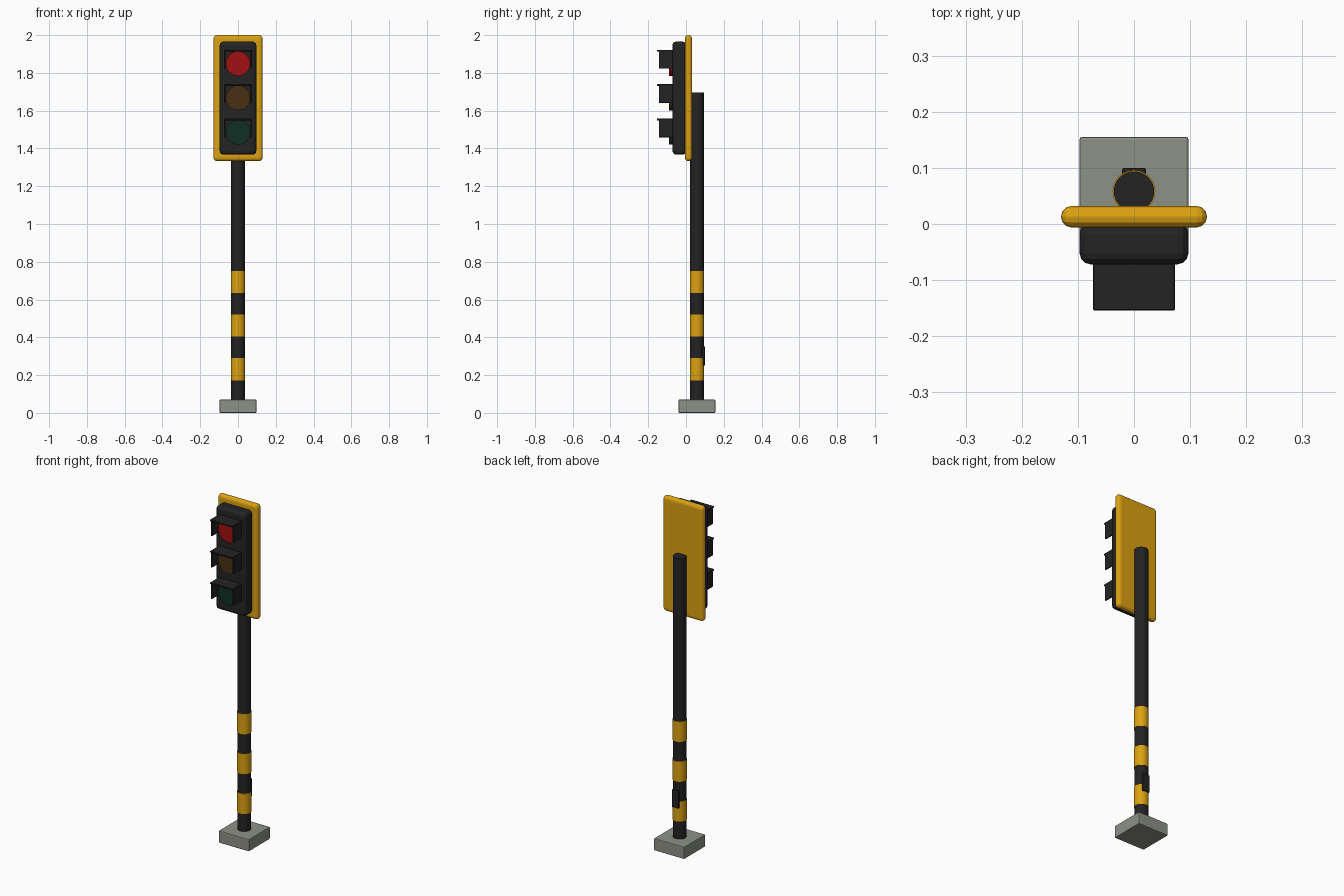
import bpy
import math

if "Cube" in bpy.data.objects:
    bpy.data.objects.remove(bpy.data.objects["Cube"])


def material(name, rgb):
    m = bpy.data.materials.new(name)
    m.diffuse_color = (*rgb, 1.0)
    m.use_nodes = True
    m.node_tree.nodes["Principled BSDF"].inputs["Base Color"].default_value = m.diffuse_color
    return m


YELLOW = material("signal yellow", (0.72, 0.36, 0.006))
BLACK = material("soft black", (0.017, 0.017, 0.017))
GREY = material("concrete grey", (0.27, 0.285, 0.24))
RED = material("red lens", (0.36, 0.005, 0.006))
AMBER = material("dim amber lens", (0.065, 0.03, 0.006))
GREEN = material("dim green lens", (0.005, 0.03, 0.019))


def finish(ob, name, mat):
    ob.name = name
    ob.data.materials.append(mat)
    return ob


def box(name, mat, lo, hi, bevel=0.0, segments=2):
    """Box between two corners, with optional rounded edges."""
    centre = [(a + b) / 2 for a, b in zip(lo, hi)]
    bpy.ops.mesh.primitive_cube_add(size=1, location=centre)
    ob = bpy.context.object
    ob.scale = [b - a for a, b in zip(lo, hi)]
    bpy.ops.object.transform_apply(location=False, rotation=False, scale=True)
    if bevel:
        mod = ob.modifiers.new("rounded edges", "BEVEL")
        mod.width = bevel
        mod.segments = segments
    return finish(ob, name, mat)


def cylinder(name, mat, radius, depth, location, rotation=(0, 0, 0), sides=32):
    bpy.ops.mesh.primitive_cylinder_add(vertices=sides, radius=radius, depth=depth,
                                        location=location, rotation=rotation)
    bpy.ops.object.shade_smooth_by_angle(angle=math.radians(30))
    return finish(bpy.context.object, name, mat)


POLE_Y = 0.058

# Footing and pole
box("base_block", GREY, (-0.097, POLE_Y - 0.097, 0), (0.097, POLE_Y + 0.097, 0.07), 0.004)
cylinder("pole", BLACK, 0.036, 1.635, (0, POLE_Y, 0.06 + 1.635 / 2))

# Warning bands around the pole
for i in range(3):
    cylinder(f"pole_band_{i + 1}", YELLOW, 0.038, 0.117, (0, POLE_Y, 0.231 + 0.231 * i))

# Service hatch on the back of the pole
box("service_hatch", BLACK, (-0.021, 0.086, 0.25), (0.021, 0.1, 0.352), 0.003)

# Backboard and lamp housing
box("backboard", YELLOW, (-0.13, -0.006, 1.333), (0.13, 0.032, 2.0), 0.018, 3)
box("lamp_housing", BLACK, (-0.097, -0.072, 1.367), (0.097, 0.002, 1.966), 0.02, 3)

# Lenses with a three-sided visor over each
for name, mat, z in (("red", RED, 1.849), ("amber", AMBER, 1.667), ("green", GREEN, 1.485)):
    cylinder(f"{name}_lens", mat, 0.065, 0.025, (0, -0.0765, z), (math.pi / 2, 0, 0))
    box(f"{name}_visor_top", BLACK, (-0.073, -0.154, z + 0.064), (0.073, -0.065, z + 0.073), 0.002, 1)
    for side, x in (("left", -0.0695), ("right", 0.0695)):
        box(f"{name}_visor_{side}", BLACK, (x - 0.0035, -0.144, z - 0.026),
            (x + 0.0035, -0.065, z + 0.068), 0.001, 1)
